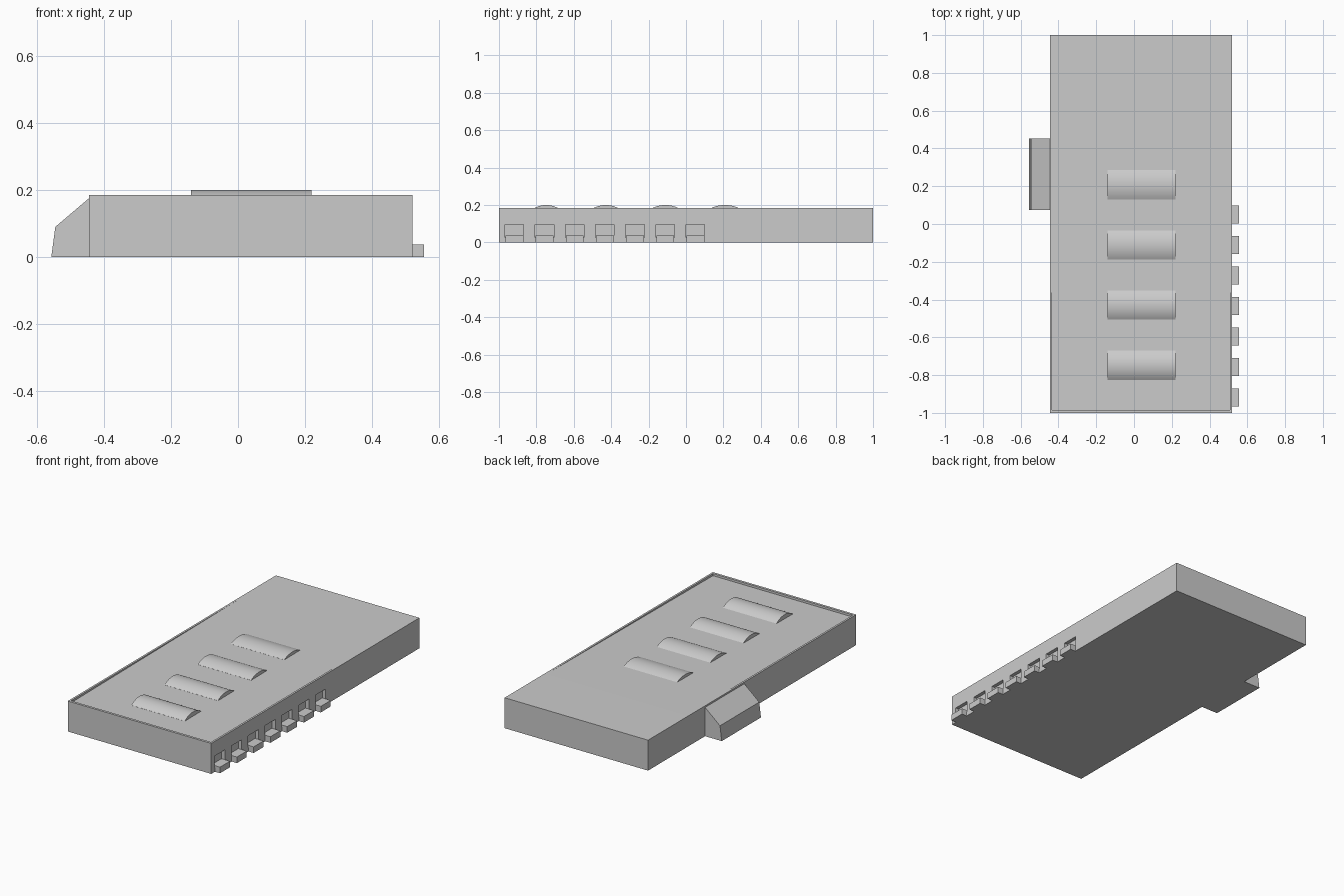
import bpy, bmesh, math

if "Cube" in bpy.data.objects:
    bpy.data.objects.remove(bpy.data.objects["Cube"])


def finish(name, bm):
    bmesh.ops.recalc_face_normals(bm, faces=bm.faces)
    mesh = bpy.data.meshes.new(name)
    bm.to_mesh(mesh)
    bm.free()
    obj = bpy.data.objects.new(name, mesh)
    bpy.context.collection.objects.link(obj)
    return obj


def prism(name, pts, axis, lo, hi):
    """Extrude a profile along x (points y,z) or y (points x,z)."""
    bm = bmesh.new()
    place = (lambda a, b: (lo, a, b)) if axis == 'x' else (lambda a, b: (a, lo, b))
    face = bm.faces.new([bm.verts.new(place(a, b)) for a, b in pts])
    new = bmesh.ops.extrude_face_region(bm, geom=[face])['geom']
    verts = [g for g in new if isinstance(g, bmesh.types.BMVert)]
    d = hi - lo
    bmesh.ops.translate(bm, verts=verts, vec=(d, 0, 0) if axis == 'x' else (0, d, 0))
    return finish(name, bm)


def box(name, x0, x1, y0, y1, z0, z1):
    return prism(name, [(y0, z0), (y1, z0), (y1, z1), (y0, z1)], 'x', x0, x1)


def cut(target, cutter):
    cutter.hide_render = True
    cutter.hide_viewport = False
    mod = target.modifiers.new(cutter.name, 'BOOLEAN')
    mod.operation = 'DIFFERENCE'
    mod.solver = 'EXACT'
    mod.object = cutter
    bpy.context.view_layer.objects.active = target
    bpy.ops.object.modifier_apply(modifier=mod.name)
    bpy.data.objects.remove(cutter)


LEFT, RIGHT, TOP = -0.445, 0.52, 0.185

# Main hall, with a gently sloping roof sunk behind a thin parapet
hall = box("warehouse_hall", LEFT, RIGHT, -1, 1, 0, TOP)
cut(hall, prism("roof_cutter", [(-0.985, 0.172), (0.65, TOP + 0.0003),
                                (0.65, 0.25), (-0.985, 0.25)],
                'x', LEFT + 0.012, RIGHT - 0.012))

# Loading bays: recessed doorway and projecting dock platform
for i in range(7):
    y = -0.918 + i * 0.1613
    cut(hall, box(f"door_cutter_{i}", RIGHT - 0.022, RIGHT + 0.05,
                  y - 0.05, y + 0.05, 0.025, 0.096))
    box(f"dock_platform_{i}", RIGHT - 0.023, 0.555, y - 0.047, y + 0.048, 0, 0.037)

# Curved skylights across the roof
for i in range(4):
    yc = -0.747 + i * 0.3185
    base = 0.172 + (yc + 0.985) * 0.008
    half, rise = 0.078, 0.2 - base
    r = (half ** 2 + rise ** 2) / (2 * rise)
    a = math.asin(half / r)
    arc = [(yc + r * math.sin(t), 0.2 - r + r * math.cos(t))
           for t in (a - 2 * a * k / 12 for k in range(13))]
    pts = [(yc - half, base - 0.008)] + arc[::-1] + [(yc + half, base - 0.008)]
    sky = prism(f"skylight_{i}", pts, 'x', -0.14, 0.22)
    bpy.ops.object.select_all(action='DESELECT')
    sky.select_set(True)
    bpy.context.view_layer.objects.active = sky
    bpy.ops.object.shade_smooth_by_angle(angle=math.radians(30))

# Entrance annex with slanted roof on the left side
prism("entrance_annex", [(LEFT + 0.003, 0), (-0.557, 0), (-0.545, 0.09),
                         (LEFT, 0.175), (LEFT + 0.003, 0.175)], 'y', 0.075, 0.452)
